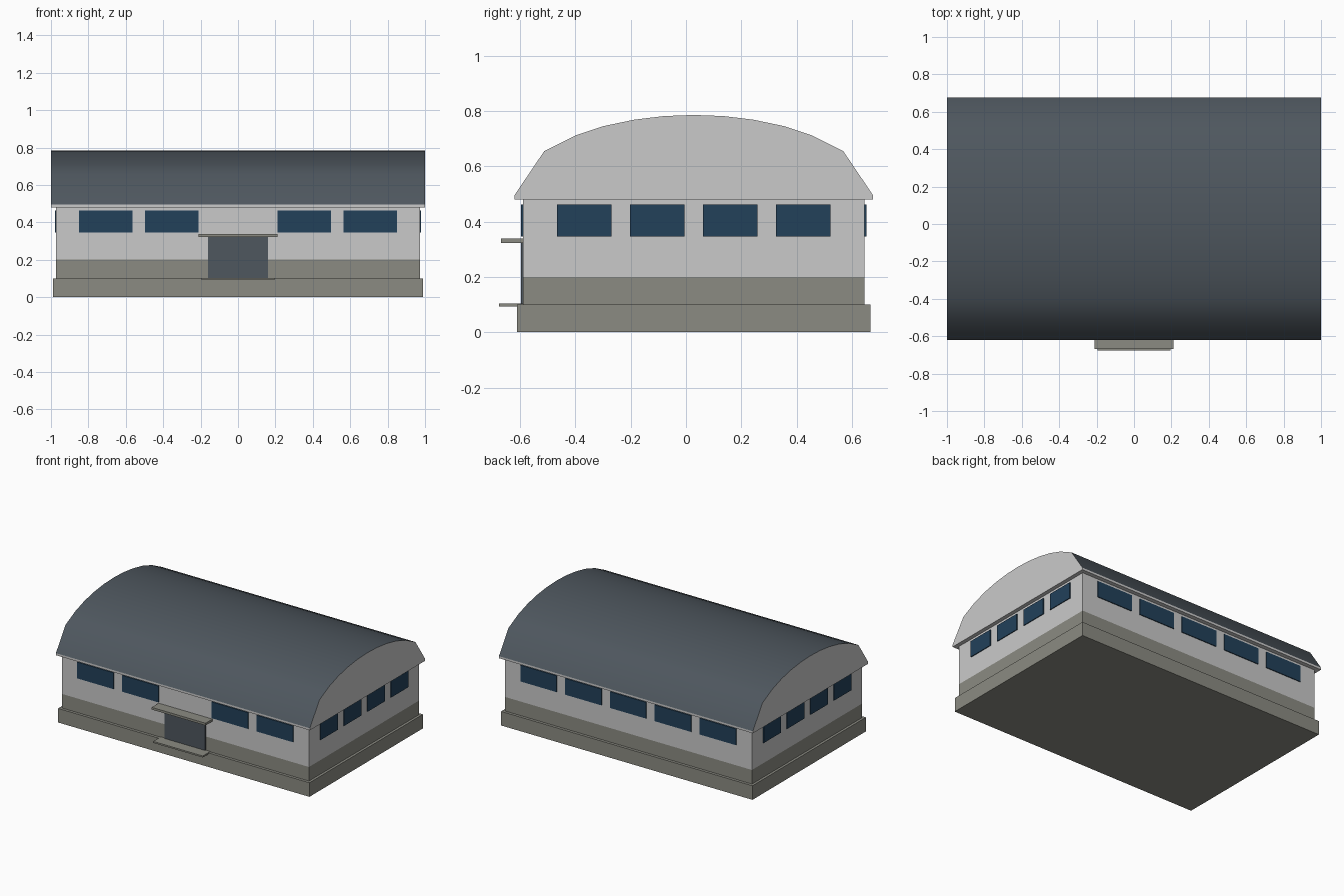
import bpy, bmesh, math
from mathutils import Vector

cube = bpy.data.objects.get("Cube")
if cube:
    bpy.data.objects.remove(cube, do_unlink=True)


def material(name, rgb):
    m = bpy.data.materials.new(name)
    m.use_nodes = True
    m.diffuse_color = (*rgb, 1)
    bsdf = next(n for n in m.node_tree.nodes if n.type == 'BSDF_PRINCIPLED')
    bsdf.inputs["Base Color"].default_value = (*rgb, 1)
    return m


WALL = material("pale_grey_wall", (0.59, 0.59, 0.59))
STONE = material("stone_grey", (0.26, 0.26, 0.225))
ROOF = material("slate_roof", (0.077, 0.095, 0.113))
GLASS = material("dark_blue_glass", (0.016, 0.052, 0.102))

CY = 0.028             # building centre line; the entrance extends forward
HALF_X, HALF_Y = 0.972, 0.618
FRONT, BACK = CY - HALF_Y, CY + HALF_Y


def finish(bm, name, mats):
    bmesh.ops.recalc_face_normals(bm, faces=bm.faces)
    mesh = bpy.data.meshes.new(name)
    bm.to_mesh(mesh)
    bm.free()
    for m in mats:
        mesh.materials.append(m)
    ob = bpy.data.objects.new(name, mesh)
    bpy.context.collection.objects.link(ob)
    return ob


def box_mesh(x, y, z):
    bm = bmesh.new()
    bmesh.ops.create_cube(bm, size=1)
    for v in bm.verts:
        v.co = Vector(r[0] + (c + 0.5) * (r[1] - r[0]) for c, r in zip(v.co, (x, y, z)))
    return bm


def box(name, x, y, z, mat):
    return finish(box_mesh(x, y, z), name, [mat])


# Foundation
box("foundation", (-0.99, 0.99), (CY - 0.638, CY + 0.638), (0, 0.1), STONE)

# Walls with a stone-coloured lower band
bm = box_mesh((-HALF_X, HALF_X), (FRONT, BACK), (0.1, 0.48))
bmesh.ops.bisect_plane(bm, geom=bm.verts[:] + bm.edges[:] + bm.faces[:],
                       plane_co=(0, 0, 0.2), plane_no=(0, 0, 1))
for f in bm.faces:
    f.material_index = int(f.calc_center_median().z < 0.2)
finish(bm, "walls", [WALL, STONE])

# Curved roof: half profile mirrored about the centre line, extruded lengthwise
half = [(0.648, 0.48), (0.648, 0.495), (0.54, 0.655), (0.43, 0.71),
        (0.325, 0.745), (0.215, 0.768), (0.108, 0.781)]
profile = half + [(0, 0.785)] + [(-y, z) for y, z in reversed(half)]
bm = bmesh.new()
gable = bm.faces.new([bm.verts.new((-1, CY + y, z)) for y, z in profile])
ext = bmesh.ops.extrude_face_region(bm, geom=[gable], use_keep_orig=True)
bmesh.ops.translate(bm, vec=(2, 0, 0),
                    verts=[g for g in ext["geom"] if isinstance(g, bmesh.types.BMVert)])
bmesh.ops.recalc_face_normals(bm, faces=bm.faces)
for f in bm.faces:
    f.material_index = int(f.normal.z > 0.1)
roof = finish(bm, "roof", [WALL, ROOF])
bpy.ops.object.select_all(action='DESELECT')
roof.select_set(True)
bpy.context.view_layer.objects.active = roof
bpy.ops.object.shade_smooth_by_angle(angle=math.radians(32))

# Windows: five bays along the back, four in front around the door, four per end
SILL, HEAD, PROUD = 0.346, 0.462, 0.006
for bay in range(-2, 3):
    x = bay * 0.353
    span = (x - 0.143, x + 0.143)
    box("back_window", span, (BACK - 0.002, BACK + PROUD), (SILL, HEAD), GLASS)
    if bay:
        box("front_window", span, (FRONT - PROUD, FRONT + 0.002), (SILL, HEAD), GLASS)
for side, name in ((1, "left_window"), (-1, "right_window")):
    xs = sorted((side * (HALF_X - 0.002), side * (HALF_X + PROUD)))
    for i in range(4):
        y = CY + (i - 1.5) * 0.264
        box(name, xs, (y - 0.098, y + 0.098), (SILL, HEAD), GLASS)

# Entrance
box("door", (-0.16, 0.16), (FRONT - 0.007, FRONT + 0.002), (0.1, 0.325), ROOF)
box("door_canopy", (-0.212, 0.212), (-0.668, FRONT + 0.002), (0.322, 0.338), STONE)
box("door_step", (-0.195, 0.195), (-0.675, FRONT + 0.002), (0.092, 0.103), STONE)
